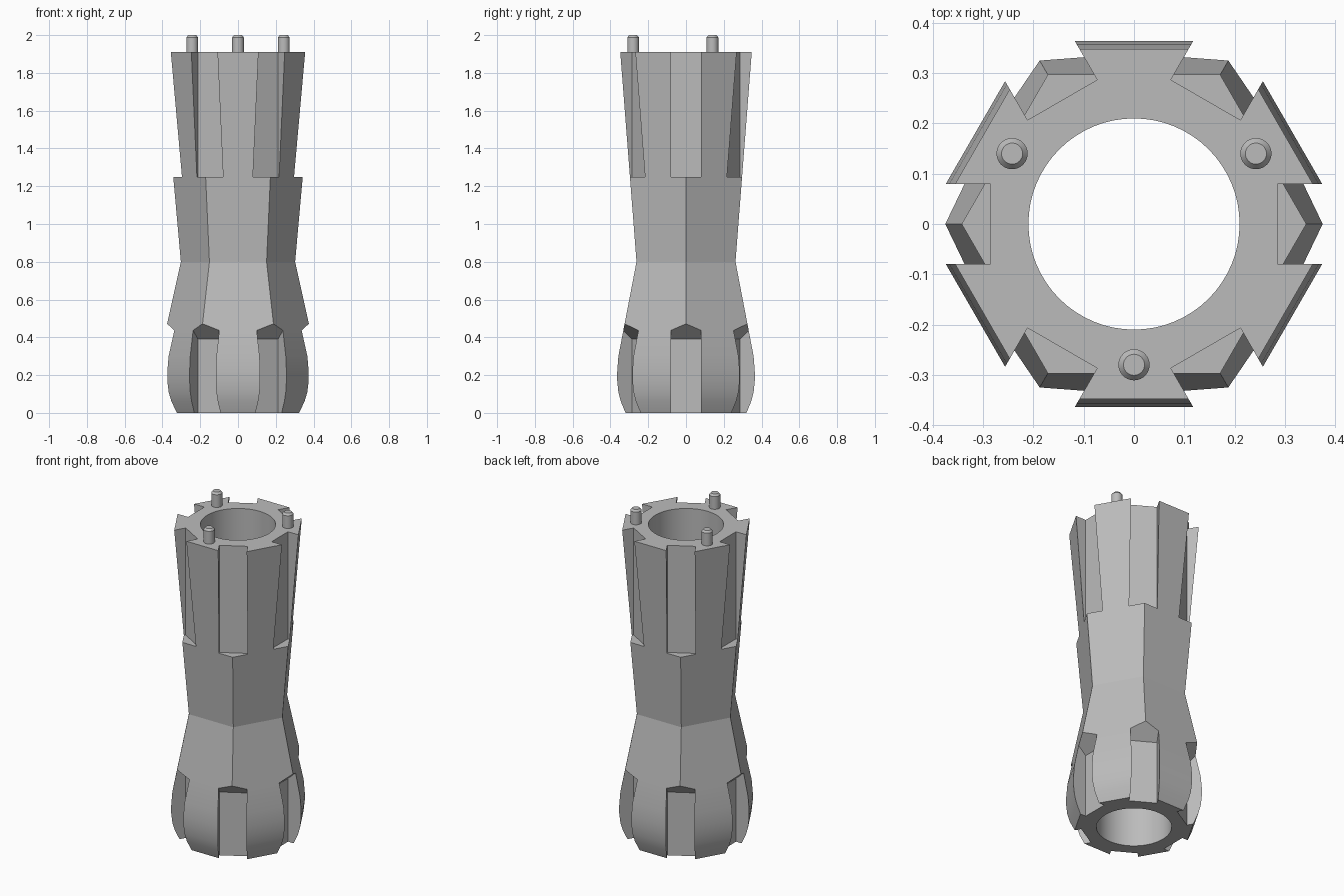
import bpy, bmesh
from math import cos, sin, pi, radians
from mathutils import Matrix, Vector

cube = bpy.data.objects.get("Cube")
if cube:
    bpy.data.objects.remove(cube, do_unlink=True)

grey = bpy.data.materials.new("grey")
grey.use_nodes = True
colour = (0.5, 0.5, 0.5, 1)
grey.diffuse_color = colour
grey.node_tree.nodes["Principled BSDF"].inputs["Base Color"].default_value = colour


def loft(bm, rings):
    """Skin a stack of equal-sized rings and cap both ends."""
    loops = [[bm.verts.new(p) for p in ring] for ring in rings]
    n = len(loops[0])
    for a, b in zip(loops, loops[1:]):
        for i in range(n):
            j = (i + 1) % n
            bm.faces.new((a[i], a[j], b[j], b[i]))
    bm.faces.new(loops[0][::-1])
    bm.faces.new(loops[-1])


def ring(radius, z, sides, centre=(0, 0)):
    return [(centre[0] + radius * cos(2 * pi * i / sides),
             centre[1] + radius * sin(2 * pi * i / sides), z) for i in range(sides)]


def make_object(name, bm):
    bmesh.ops.recalc_face_normals(bm, faces=bm.faces)
    mesh = bpy.data.meshes.new(name)
    bm.to_mesh(mesh)
    bm.free()
    mesh.materials.append(grey)
    obj = bpy.data.objects.new(name, mesh)
    bpy.context.collection.objects.link(obj)
    return obj


def select(obj):
    bpy.ops.object.select_all(action='DESELECT')
    obj.select_set(True)
    bpy.context.view_layer.objects.active = obj


# Hexagonal body: (height, distance from axis to flat side)
TOP = 1.91
profile = [(0, 0.32), (0.06, 0.345), (0.11, 0.358), (0.17, 0.364), (0.22, 0.364),
           (0.3, 0.358), (0.8, 0.262), (TOP, 0.348)]
bm = bmesh.new()
loft(bm, [ring(flat / cos(pi / 6), z, 6) for z, flat in profile])
body = make_object("body", bm)

# Cutter: round bore plus an upper and a lower slot on each corner
FLOOR, OUT, HALF = 0.285, 0.6, 0.08
upper_slot = [(FLOOR, 1.25), (OUT, 1.25), (OUT, 2.1), (FLOOR, 2.1)]
lower_slot = [(FLOOR, -0.1), (OUT, -0.1), (OUT, 0.675), (FLOOR, 0.39)]
bm = bmesh.new()
loft(bm, [ring(0.21, z, 64) for z in (-0.2, 2.2)])
for k in range(6):
    turn = Matrix.Rotation(k * pi / 3, 3, 'Z')
    for slot in (upper_slot, lower_slot):
        loft(bm, [[turn @ Vector((x, y, z)) for x, z in slot] for y in (-HALF, HALF)])
cutter = make_object("slot_cutter", bm)
cutter.hide_render = True

cut = body.modifiers.new("slots", 'BOOLEAN')
cut.operation = 'DIFFERENCE'
cut.solver = 'EXACT'
cut.object = cutter
select(body)
bpy.ops.object.modifier_apply(modifier=cut.name)
bpy.data.objects.remove(cutter, do_unlink=True)
select(body)
bpy.ops.object.shade_smooth_by_angle(angle=radians(13))

# Three chamfered locating pegs on the top rim
for name, angle in (("front_peg", -90), ("left_peg", 30), ("right_peg", 150)):
    centre = (0.28 * cos(radians(angle)), 0.28 * sin(radians(angle)))
    bm = bmesh.new()
    loft(bm, [ring(r, z, 32, centre)
              for r, z in ((0.031, TOP - 0.02), (0.031, 1.988), (0.021, 2.0))])
    peg = make_object(name, bm)
    select(peg)
    bpy.ops.object.shade_smooth_by_angle(angle=radians(25))
